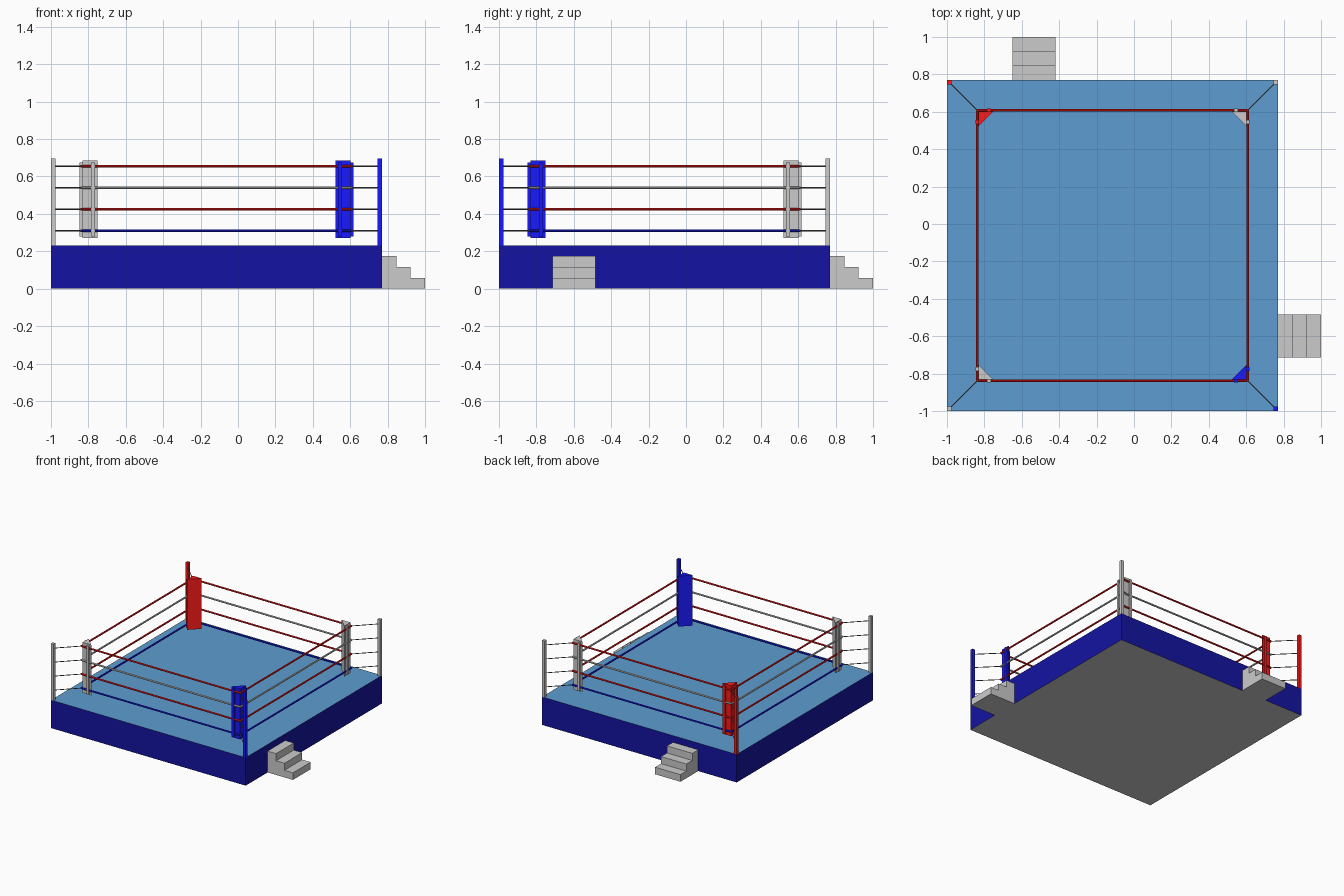
import bpy
import bmesh
from mathutils import Vector

cube = bpy.data.objects.get("Cube")
if cube:
    bpy.data.objects.remove(cube, do_unlink=True)

C = -0.115            # ring centre on both x and y
HALF = 0.885          # half width of the platform
ROPE = 0.722          # half width of the rope square
DECK = 0.23
PAD_LOW, PAD_HIGH = 0.27, 0.685


def material(name, rgb):
    mat = bpy.data.materials.new(name)
    mat.use_nodes = True
    mat.diffuse_color = (*rgb, 1)
    mat.node_tree.nodes["Principled BSDF"].inputs["Base Color"].default_value = (*rgb, 1)
    return mat


RED = material("red", (1, 0.01, 0.01))
BLUE = material("blue", (0.01, 0.01, 1))
NAVY = material("navy", (0.007, 0.007, 0.36))
CANVAS = material("canvas", (0.11, 0.34, 0.64))
GREY = material("grey", (0.8, 0.8, 0.8))
STEEL = material("dark_steel", (0.15, 0.15, 0.15))


def prism(name, outline, depth, mat=None):
    """Extrude a closed outline of 3D points along a vector."""
    bm = bmesh.new()
    base = bm.faces.new([bm.verts.new(p) for p in outline])
    ext = bmesh.ops.extrude_face_region(bm, geom=[base])
    moved = [v for v in ext["geom"] if isinstance(v, bmesh.types.BMVert)]
    bmesh.ops.translate(bm, verts=moved, vec=depth)
    bmesh.ops.recalc_face_normals(bm, faces=bm.faces[:])
    mesh = bpy.data.meshes.new(name)
    bm.to_mesh(mesh)
    bm.free()
    obj = bpy.data.objects.new(name, mesh)
    bpy.context.collection.objects.link(obj)
    if mat:
        mesh.materials.append(mat)
    return obj


def column(name, x, y, half, low, high, mat):
    corners = [(-1, -1), (1, -1), (1, 1), (-1, 1)]
    outline = [(x + half * a, y + half * b, low) for a, b in corners]
    return prism(name, outline, (0, 0, high - low), mat)


def rod(name, start, end, radius, mat):
    a, b = Vector(start), Vector(end)
    bpy.ops.mesh.primitive_cylinder_add(vertices=10, radius=radius,
                                        depth=(b - a).length, location=(a + b) / 2)
    obj = bpy.context.object
    obj.name = name
    obj.rotation_euler = (b - a).to_track_quat('Z', 'Y').to_euler()
    obj.data.materials.append(mat)
    bpy.ops.object.shade_smooth_by_angle()


# Platform with navy skirt, canvas top and plain underside
platform = column("platform", C, C, HALF, 0, DECK, NAVY)
platform.data.materials.append(CANVAS)
platform.data.materials.append(GREY)
for face in platform.data.polygons:
    if abs(face.normal.z) > 0.5:
        face.material_index = 1 if face.normal.z > 0 else 2

# Corners: post, triangular pad, rope spacers and diagonal ties
LEVELS = [(0.31, BLUE), (0.425, RED), (0.54, GREY), (0.655, RED)]
CORNERS = [("front_left", 1, -1, BLUE), ("back_left", 1, 1, GREY),
           ("back_right", -1, 1, RED), ("front_right", -1, -1, GREY)]
for label, sx, sy, mat in CORNERS:
    def at(inset_x, inset_y, z, sx=sx, sy=sy):
        return (C + sx * (ROPE - inset_x), C + sy * (ROPE - inset_y), z)

    post = HALF - 0.012
    column("post_" + label, C + sx * post, C + sy * post, 0.012, DECK, 0.695, mat)
    outline = [at(0.006, 0.006, PAD_LOW), at(0.085, 0.006, PAD_LOW), at(0.006, 0.085, PAD_LOW)]
    prism("corner_pad_" + label, outline, (0, 0, PAD_HIGH - PAD_LOW), mat)
    for side, inset in (("a", (0.062, 0)), ("b", (0, 0.062))):
        x, y, z = at(*inset, 0)
        column("rope_spacer_" + side + "_" + label, x, y, 0.01, PAD_LOW + 0.01, PAD_HIGH - 0.01, mat)
    for i, (z, _) in enumerate(LEVELS):
        rod(f"tie_{label}_{i + 1}", (C + sx * post, C + sy * post, z), at(0, 0, z), 0.003, STEEL)

# Four ropes on each of the four sides
for i, (z, mat) in enumerate(LEVELS):
    for j, (label, sx, sy, _) in enumerate(CORNERS):
        _, ex, ey, _ = CORNERS[(j + 1) % 4]
        rod(f"rope_{label}_{i + 1}", (C + sx * ROPE, C + sy * ROPE, z),
            (C + ex * ROPE, C + ey * ROPE, z), 0.007, mat)

# Two sets of three steps, on the left and at the back
TOP, TREAD, RISE = C + HALF, 0.0767, 0.0583
profile = [(TOP, 0)]
for i in range(3):
    profile += [(TOP + i * TREAD, (3 - i) * RISE), (TOP + (i + 1) * TREAD, (3 - i) * RISE)]
profile.append((TOP + 3 * TREAD, 0))
prism("steps_left", [(d, -0.715, z) for d, z in profile], (0, 0.23, 0), GREY)
prism("steps_back", [(-0.65, d, z) for d, z in profile], (0.23, 0, 0), GREY)
